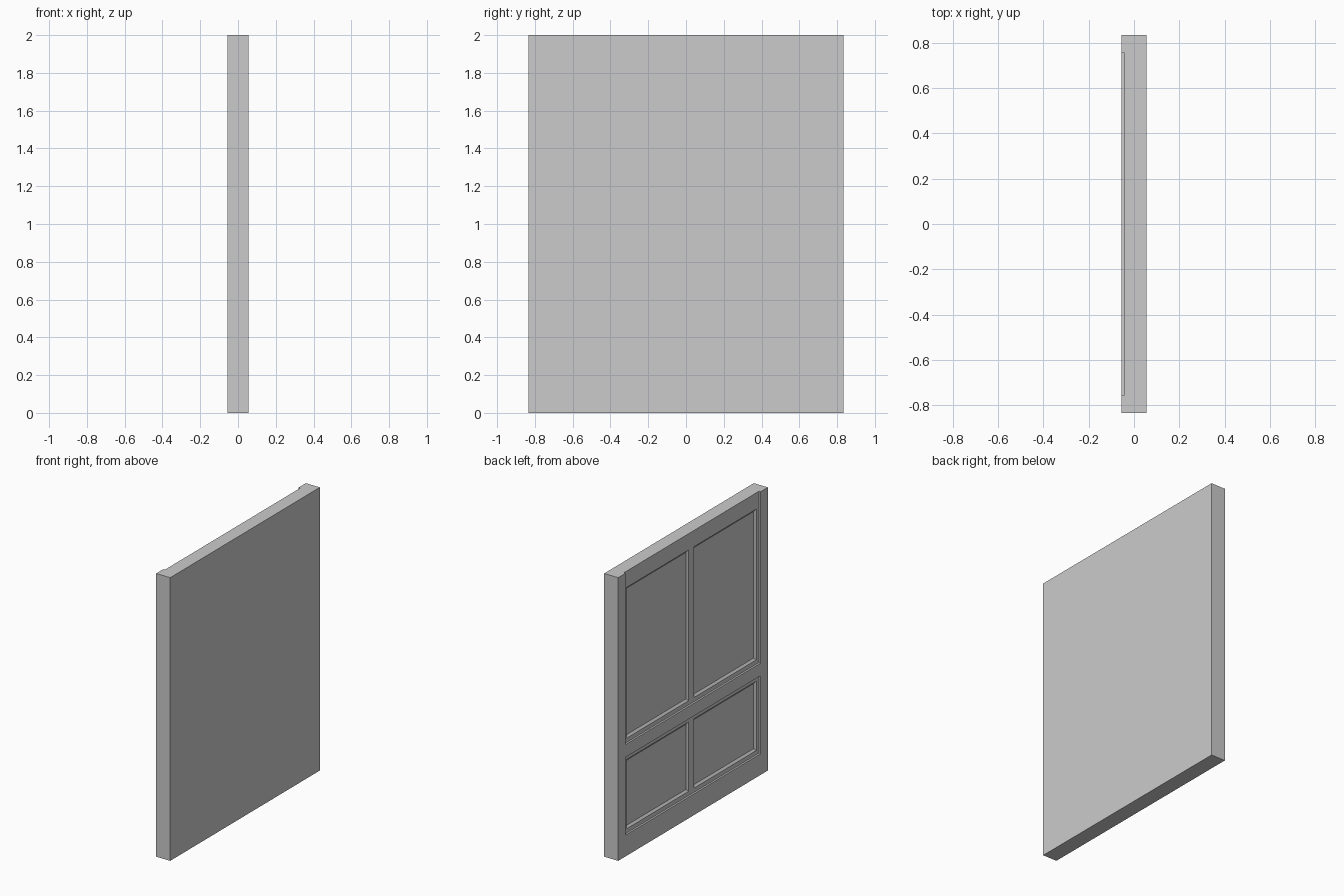
import bpy, bmesh

if "Cube" in bpy.data.objects:
    bpy.data.objects.remove(bpy.data.objects["Cube"])

HX, HY, H = 0.055, 0.835, 2.0     # half thickness, half width, height
RECESS, SUNK = 0.013, 0.012       # depth of bay, extra depth of panel
BAY_Y, STRIP, SLOPE = 0.755, 0.03, 0.015


def loft(name, sections):
    """Closed solid through rectangles (x, y0, y1, z0, z1)."""
    bm = bmesh.new()
    rings = [[bm.verts.new((x, y, z)) for y, z in
              ((y0, z0), (y1, z0), (y1, z1), (y0, z1))]
             for x, y0, y1, z0, z1 in sections]
    bm.faces.new(rings[0])
    bm.faces.new(rings[-1])
    for a, b in zip(rings, rings[1:]):
        for i in range(4):
            j = (i + 1) % 4
            bm.faces.new((a[i], a[j], b[j], b[i]))
    bmesh.ops.recalc_face_normals(bm, faces=bm.faces)
    mesh = bpy.data.meshes.new(name)
    bm.to_mesh(mesh)
    bm.free()
    obj = bpy.data.objects.new(name, mesh)
    bpy.context.collection.objects.link(obj)
    return obj


def carve(target, cutter):
    mod = target.modifiers.new("carve", 'BOOLEAN')
    mod.operation = 'DIFFERENCE'
    mod.solver = 'EXACT'
    mod.object = cutter
    bpy.context.view_layer.objects.active = target
    bpy.ops.object.modifier_apply(modifier=mod.name)
    bpy.data.objects.remove(cutter, do_unlink=True)


# Door slab
door = loft("door_slab", [(-HX, -HY, HY, 0, H), (HX, -HY, HY, 0, H)])

# Bays between the stiles: (bay bottom, bay top, panel bottom, panel top)
bays = [(0.15, 0.70, 0.15 + STRIP, 0.70 - STRIP),
        (0.79, H + 0.1, 0.79 + STRIP, 1.885)]   # upper bay runs out at the top
floor = -HX + RECESS
for z0, z1, p0, p1 in bays:
    carve(door, loft("bay_cutter", [(-HX - 0.1, -BAY_Y, BAY_Y, z0, z1),
                                    (floor, -BAY_Y, BAY_Y, z0, z1)]))
    # Two sunk panels with sloped borders, either side of the mullion
    for side in (-1, 1):
        a, b = sorted((side * STRIP, side * (BAY_Y - STRIP)))
        s = SLOPE
        carve(door, loft("panel_cutter", [
            (floor - 0.005, a, b, p0, p1),
            (floor, a, b, p0, p1),
            (floor + SUNK, a + s, b - s, p0 + s, p1 - s)]))
